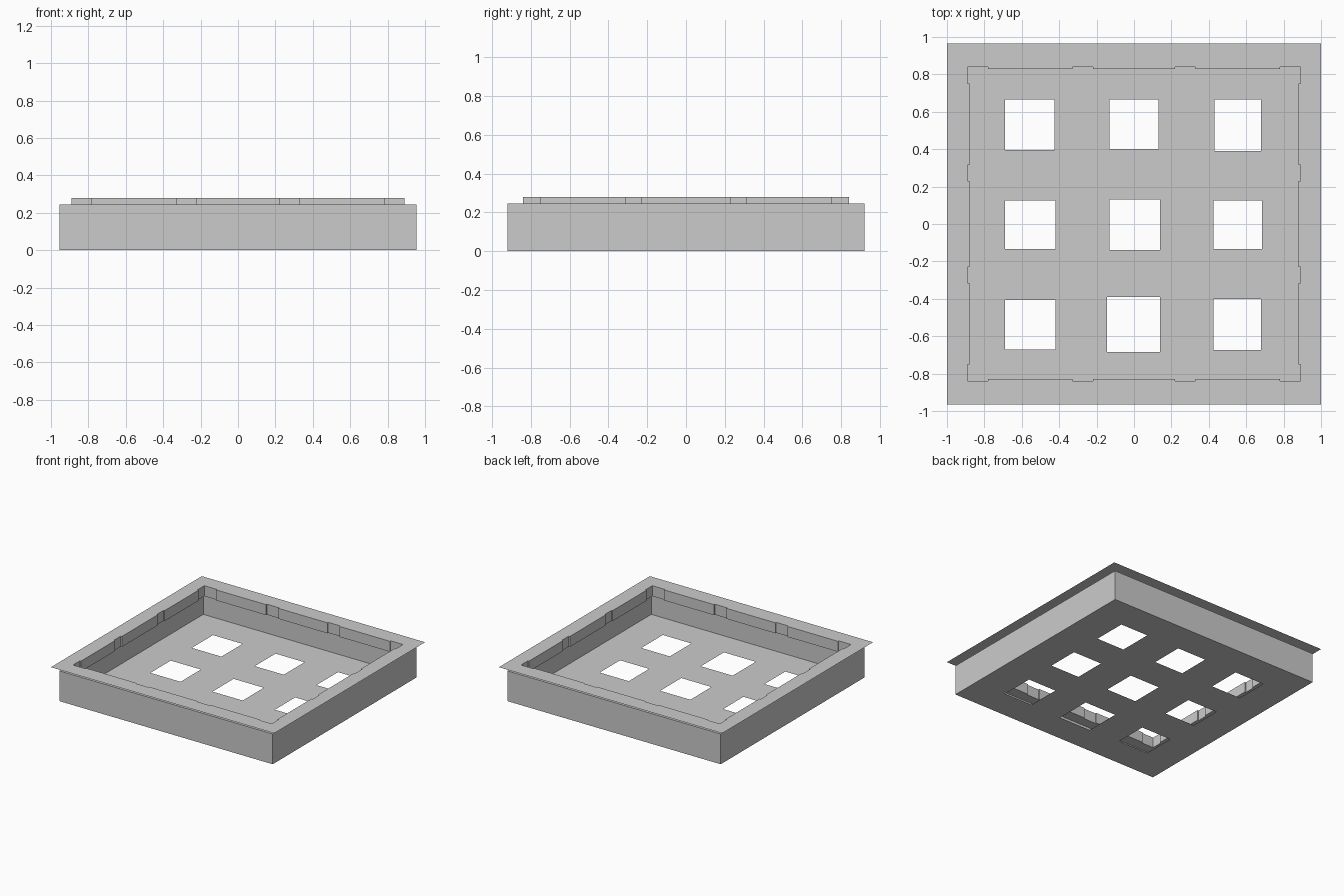
import bpy, bmesh

if "Cube" in bpy.data.objects:
    bpy.data.objects.remove(bpy.data.objects["Cube"])


def rect(x0, x1, y0, y1):
    return [(x0, y0), (x1, y0), (x1, y1), (x0, y1)]


def finish(name, bm, recalc=False):
    if recalc:
        bmesh.ops.remove_doubles(bm, verts=bm.verts, dist=1e-5)
        bmesh.ops.recalc_face_normals(bm, faces=bm.faces)
    mesh = bpy.data.meshes.new(name)
    bm.to_mesh(mesh)
    bm.free()
    ob = bpy.data.objects.new(name, mesh)
    bpy.context.collection.objects.link(ob)
    return ob


def add_sheet(bm, loops, z):
    """Flat sheet bounded by the first loop, with the other loops as holes."""
    edges = []
    for loop in loops:
        vs = [bm.verts.new((x, y, z)) for x, y in loop]
        edges += [bm.edges.new((vs[i - 1], vs[i])) for i in range(len(vs))]
    bmesh.ops.triangle_fill(bm, edges=edges, use_beauty=True, normal=(0, 0, 1))


def add_wall(bm, loop, z0, z1):
    lo = [bm.verts.new((x, y, z0)) for x, y in loop]
    hi = [bm.verts.new((x, y, z1)) for x, y in loop]
    for i in range(len(loop)):
        bm.faces.new((lo[i - 1], lo[i], hi[i], hi[i - 1]))


# Heights and outlines
LEDGE, WALL, RIM = 0.195, 0.245, 0.28
body = rect(-0.955, 0.955, -0.92, 0.92)
rim = rect(-1, 1, -0.965, 0.965)

# Notched opening: one quadrant, mirrored round
q = [(.88, .23), (.89, .23), (.89, .315), (.88, .315), (.88, .75), (.89, .75),
     (.89, .84), (.78, .84), (.78, .83), (.33, .83), (.33, .84), (.22, .84), (.22, .83)]
opening = (q + [(-x, y) for x, y in reversed(q)] + [(-x, -y) for x, y in q]
           + [(x, -y) for x, y in reversed(q)])

# Floor with nine slightly uneven square holes
holes = [rect(-.69, -.425, .395, .665), rect(-.13, .13, .40, .665), rect(.43, .68, .39, .665),
         rect(-.69, -.42, -.135, .125), rect(-.13, .14, -.14, .13), rect(.425, .685, -.135, .125),
         rect(-.69, -.42, -.67, -.405), rect(-.145, .14, -.685, -.39), rect(.425, .68, -.675, -.40)]
bm = bmesh.new()
add_sheet(bm, [body] + holes, 0)
finish("tray_floor", bm)

# Outer side walls
bm = bmesh.new()
add_wall(bm, body, 0, WALL)
finish("side_walls", bm)

# Inner ledge joining the walls to the collar, top and underside
for name, z in (("ledge_underside", LEDGE), ("ledge_top", WALL)):
    bm = bmesh.new()
    add_sheet(bm, [body, opening], z)
    finish(name, bm)

# Notched collar and the thin flange on top of it
bm = bmesh.new()
add_wall(bm, opening, LEDGE, RIM)
add_sheet(bm, [rim, opening], RIM)
finish("collar_and_rim", bm, True)
